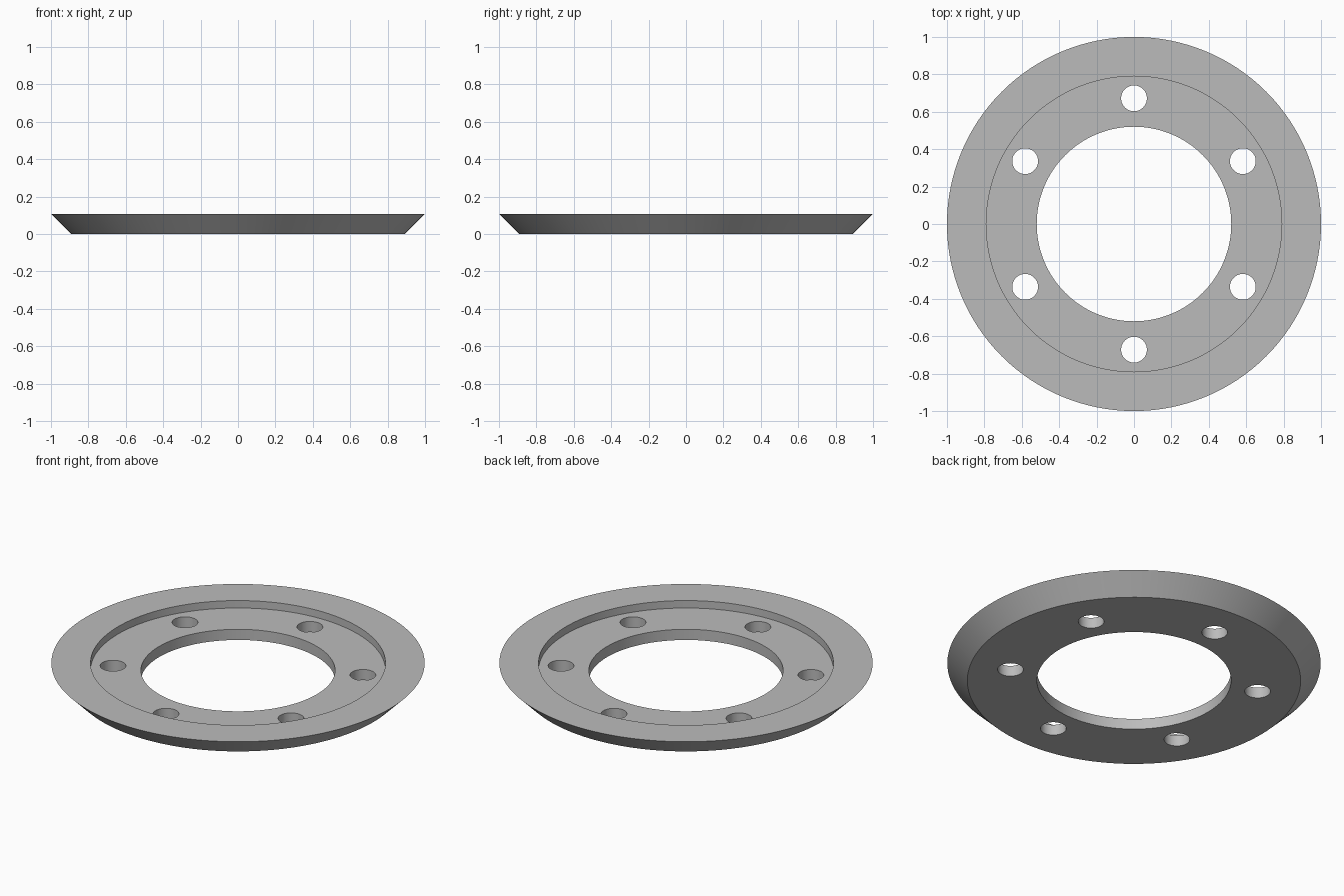
import bpy
import bmesh
from math import cos, sin, radians, tau
from mathutils import Matrix, Vector

cube = bpy.data.objects.get("Cube")
if cube:
    bpy.data.objects.remove(cube, do_unlink=True)

HEIGHT, FLOOR = 0.107, 0.063
OUTER, BASE, RECESS, BORE = 1.0, 0.893, 0.79, 0.52
BOLT_CIRCLE, BOLT_RADIUS, BOLTS = 0.672, 0.069, 6

grey = bpy.data.materials.new("plain grey")
grey.use_nodes = True
colour = (0.5, 0.5, 0.5, 1)
grey.diffuse_color = colour
grey.node_tree.nodes["Principled BSDF"].inputs["Base Color"].default_value = colour


def add_object(name, bm):
    bmesh.ops.recalc_face_normals(bm, faces=bm.faces)
    mesh = bpy.data.meshes.new(name)
    bm.to_mesh(mesh)
    bm.free()
    mesh.materials.append(grey)
    obj = bpy.data.objects.new(name, mesh)
    bpy.context.collection.objects.link(obj)
    return obj


def lathe(name, profile, steps):
    """Turn a closed (radius, height) profile around the z axis."""
    bm = bmesh.new()
    rings = []
    for i in range(steps):
        a = tau * i / steps
        rings.append([bm.verts.new((r * cos(a), r * sin(a), z)) for r, z in profile])
    for i, ring in enumerate(rings):
        after = rings[(i + 1) % steps]
        for j in range(len(profile)):
            k = (j + 1) % len(profile)
            bm.faces.new((ring[j], after[j], after[k], ring[k]))
    return add_object(name, bm)


# Flange ring with a bevelled rim and a recessed inner ledge
flange = lathe("flange_ring", [
    (BORE, 0), (BASE, 0), (OUTER, HEIGHT),
    (RECESS, HEIGHT), (RECESS, FLOOR), (BORE, FLOOR),
], 128)

# Bolt hole cutters, evenly spaced
bm = bmesh.new()
for i in range(BOLTS):
    a = radians(90) + tau * i / BOLTS
    spot = Vector((BOLT_CIRCLE * cos(a), BOLT_CIRCLE * sin(a), FLOOR / 2))
    bmesh.ops.create_cone(bm, cap_ends=True, segments=48, radius1=BOLT_RADIUS,
                          radius2=BOLT_RADIUS, depth=0.3,
                          matrix=Matrix.Translation(spot))
cutter = add_object("bolt_hole_cutter", bm)
cutter.hide_render = True

# Cut the holes, then drop the cutter
bpy.ops.object.select_all(action="DESELECT")
flange.select_set(True)
bpy.context.view_layer.objects.active = flange
cut = flange.modifiers.new("bolt holes", "BOOLEAN")
cut.operation = "DIFFERENCE"
cut.solver = "EXACT"
cut.object = cutter
bpy.ops.object.modifier_apply(modifier=cut.name)
bpy.data.objects.remove(cutter, do_unlink=True)

bpy.ops.object.shade_smooth_by_angle(angle=radians(30))
